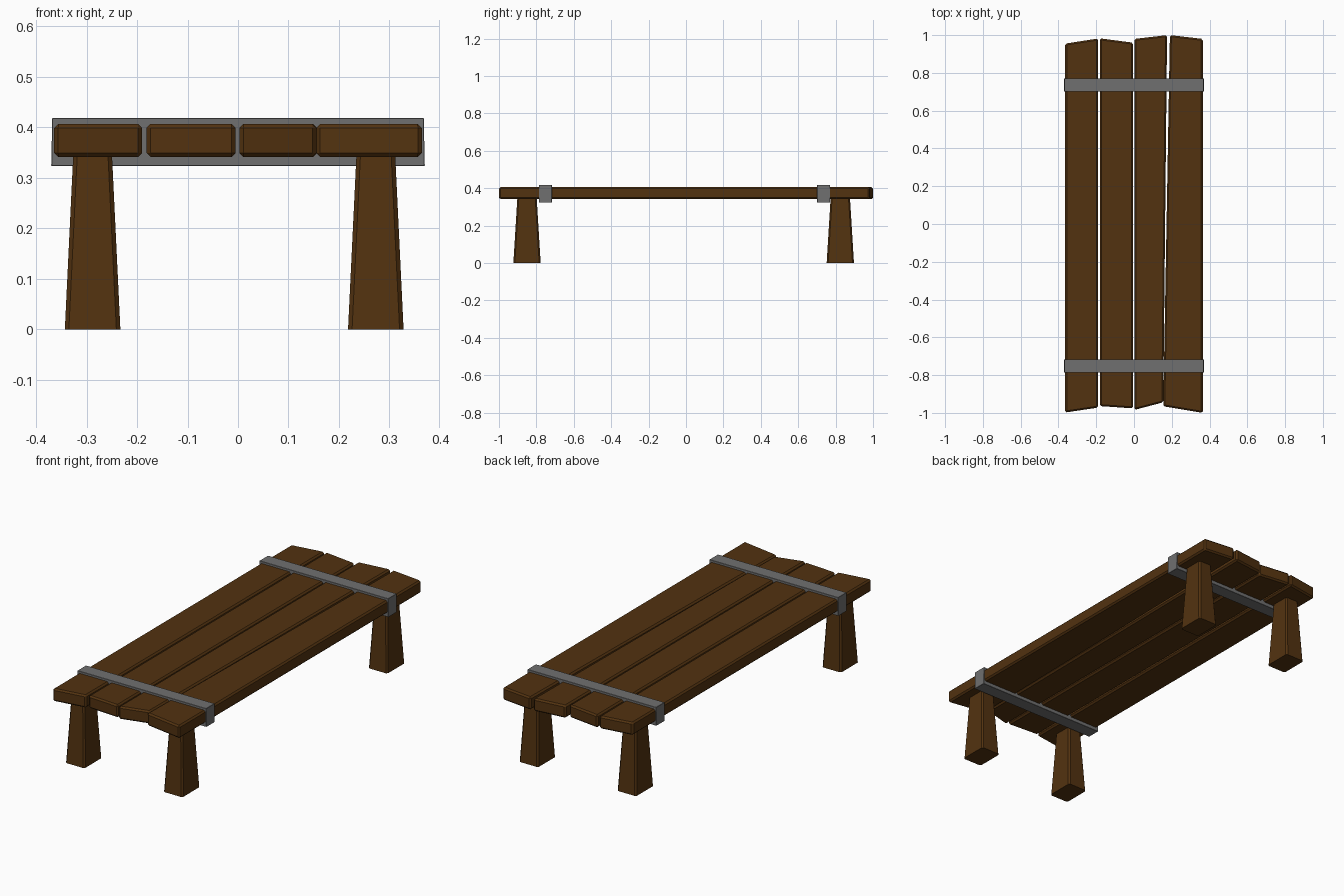
import bpy, bmesh

if "Cube" in bpy.data.objects:
    bpy.data.objects.remove(bpy.data.objects["Cube"])


def material(name, rgb):
    m = bpy.data.materials.new(name)
    m.diffuse_color = (*rgb, 1)
    m.use_nodes = True
    m.node_tree.nodes["Principled BSDF"].inputs["Base Color"].default_value = m.diffuse_color
    return m


wood = material("dark_wood", (0.085, 0.032, 0.005))
metal = material("grey_metal", (0.16, 0.16, 0.16))


def prism(name, low, high, z0, z1, mat, bevel):
    """Solid between a lower and an upper quad outline, with chamfered edges."""
    bm = bmesh.new()
    a = [bm.verts.new((x, y, z0)) for x, y in low]
    b = [bm.verts.new((x, y, z1)) for x, y in high]
    bm.faces.new(a[::-1])
    bm.faces.new(b)
    for i in range(4):
        j = (i + 1) % 4
        bm.faces.new((a[i], a[j], b[j], b[i]))
    edges = bm.edges[:]
    if name.endswith("leg"):  # legs: only the upright edges are chamfered
        edges = [e for e in edges if abs(e.verts[0].co.z - e.verts[1].co.z) > 0.1]
    bmesh.ops.bevel(bm, geom=edges, offset=bevel, segments=1,
                    affect='EDGES', profile=0.5)
    bmesh.ops.recalc_face_normals(bm, faces=bm.faces)
    me = bpy.data.meshes.new(name)
    bm.to_mesh(me)
    bm.free()
    me.materials.append(mat)
    ob = bpy.data.objects.new(name, me)
    bpy.context.collection.objects.link(ob)
    return ob


def rect(cx, cy, w, d):
    return [(cx - w/2, cy - d/2), (cx + w/2, cy - d/2),
            (cx + w/2, cy + d/2), (cx - w/2, cy + d/2)]


# Top planks with uneven ends: front-left, front-right, back-right, back-left
planks = [
    [(-0.364, -0.998), (-0.190, -0.972), (-0.190, 0.982), (-0.364, 0.955)],
    [(-0.181, -0.964), (-0.005, -0.976), (-0.005, 0.960), (-0.181, 0.983)],
    [(0.003, -0.984), (0.155, -0.944), (0.175, 1.000), (0.003, 0.980)],
    [(0.155, -0.965), (0.364, -1.000), (0.364, 0.980), (0.190, 1.000)],
]
for i, q in enumerate(planks):
    prism(f"plank_{i + 1}", q, q, 0.341, 0.407, wood, 0.008)

# Metal straps wrapped across the planks
for side, y in (("front", -0.752), ("back", 0.736)):
    prism(f"{side}_strap", rect(0, y, 0.74, 0.069), rect(0, y, 0.736, 0.069),
          0.323, 0.418, metal, 0.001)

# Tapered legs
for side, y in (("front", -0.85), ("back", 0.825)):
    for hand, x in (("left", -0.288), ("right", 0.273)):
        prism(f"{side}_{hand}_leg", rect(x, y, 0.11, 0.146),
              rect(x, y, 0.077, 0.104), 0, 0.343, wood, 0.008)
